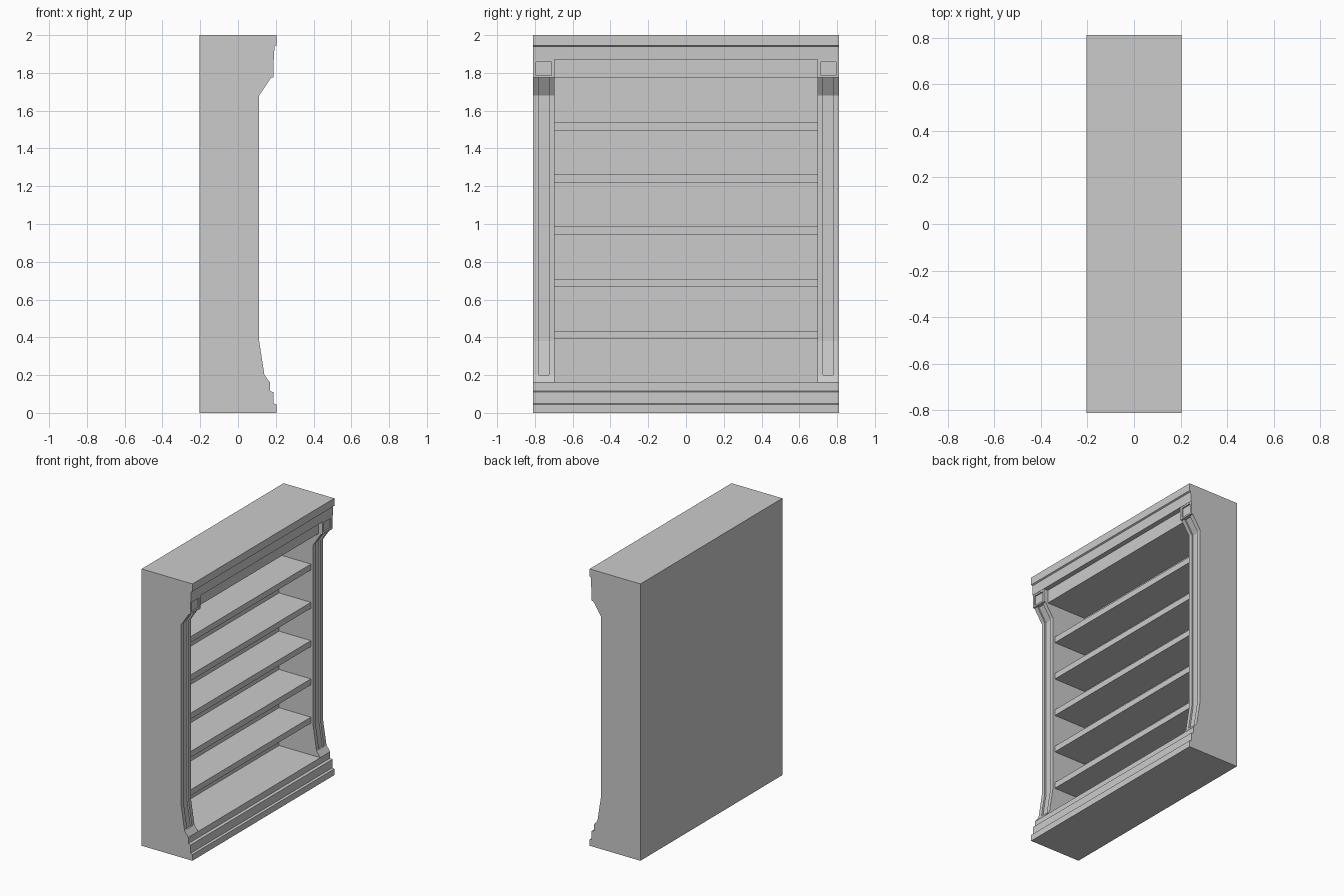
import bpy
import bmesh

cube = bpy.data.objects.get("Cube")
if cube:
    bpy.data.objects.remove(cube)

grey = bpy.data.materials.new("plain grey")
grey.use_nodes = True
colour = (0.6, 0.6, 0.6, 1)
grey.diffuse_color = colour
grey.node_tree.nodes["Principled BSDF"].inputs["Base Color"].default_value = colour

BACK, HALF, INNER = -0.203, 0.81, 0.697


def extrude_profile(name, profile, y0, y1):
    """Solid made by sweeping an (x, z) outline along y."""
    bm = bmesh.new()
    face = bm.faces.new([bm.verts.new((x, y0, z)) for x, z in profile])
    new = bmesh.ops.extrude_face_region(bm, geom=[face])["geom"]
    verts = [v for v in new if isinstance(v, bmesh.types.BMVert)]
    bmesh.ops.translate(bm, verts=verts, vec=(0, y1 - y0, 0))
    bmesh.ops.recalc_face_normals(bm, faces=bm.faces)
    mesh = bpy.data.meshes.new(name)
    bm.to_mesh(mesh)
    bm.free()
    mesh.materials.append(grey)
    obj = bpy.data.objects.new(name, mesh)
    bpy.context.collection.objects.link(obj)
    return obj


def box(name, x0, x1, y0, y1, z0, z1):
    return extrude_profile(name, [(x0, z0), (x1, z0), (x1, z1), (x0, z1)], y0, y1)


# Stepped plinth and cornice across the full width
extrude_profile("plinth", [(BACK, 0), (0.203, 0), (0.203, 0.045), (0.188, 0.05),
                           (0.188, 0.11), (0.17, 0.115), (0.17, 0.16), (BACK, 0.16)],
                -HALF, HALF)
extrude_profile("cornice", [(BACK, 1.87), (0.19, 1.87), (0.193, 1.94),
                            (0.203, 1.945), (0.203, 2), (BACK, 2)], -HALF, HALF)
box("header", BACK, 0.155, -INNER, INNER, 1.775, 1.87)
box("back_panel", BACK, -0.16, -INNER, INNER, 0.16, 1.775)

# Curved front edge of the side posts, from foot to bracket
front_edge = [(0.17, 0.16), (0.14, 0.2), (0.112, 0.38), (0.112, 1.68), (0.175, 1.775)]
groove = 0.012
for side, s in (("left", 1), ("right", -1)):
    def span(a, b):
        return sorted((s * a, s * b))

    outline = [(BACK, 0.16)] + front_edge + [(BACK, 1.775)]
    extrude_profile(side + "_post_outer", outline, *span(0.78, HALF))
    extrude_profile(side + "_post_inner", outline, *span(INNER, 0.725))
    # Sunken flute between the two rails
    sunk = [(x - groove, z) for x, z in front_edge[1:]]
    extrude_profile(side + "_post_flute",
                    [(BACK, 0.16), front_edge[0], front_edge[1]] + sunk + [(BACK, 1.775)],
                    *span(0.725, 0.78))
    # Corner block with a framed, sunken square
    box(side + "_block_core", BACK, 0.178, *span(INNER, HALF), 1.775, 1.87)
    box(side + "_block_frame_bottom", 0.178, 0.188, *span(INNER, HALF), 1.775, 1.787)
    box(side + "_block_frame_top", 0.178, 0.188, *span(INNER, HALF), 1.858, 1.87)
    box(side + "_block_frame_inner", 0.178, 0.188, *span(INNER, 0.713), 1.787, 1.858)
    box(side + "_block_frame_outer", 0.178, 0.188, *span(0.795, HALF), 1.787, 1.858)

# Evenly spaced shelves
for i in range(5):
    z = 0.39 + i * 0.2765
    box(f"shelf_{i + 1}", -0.16, 0.095, -INNER, INNER, z, z + 0.043)
